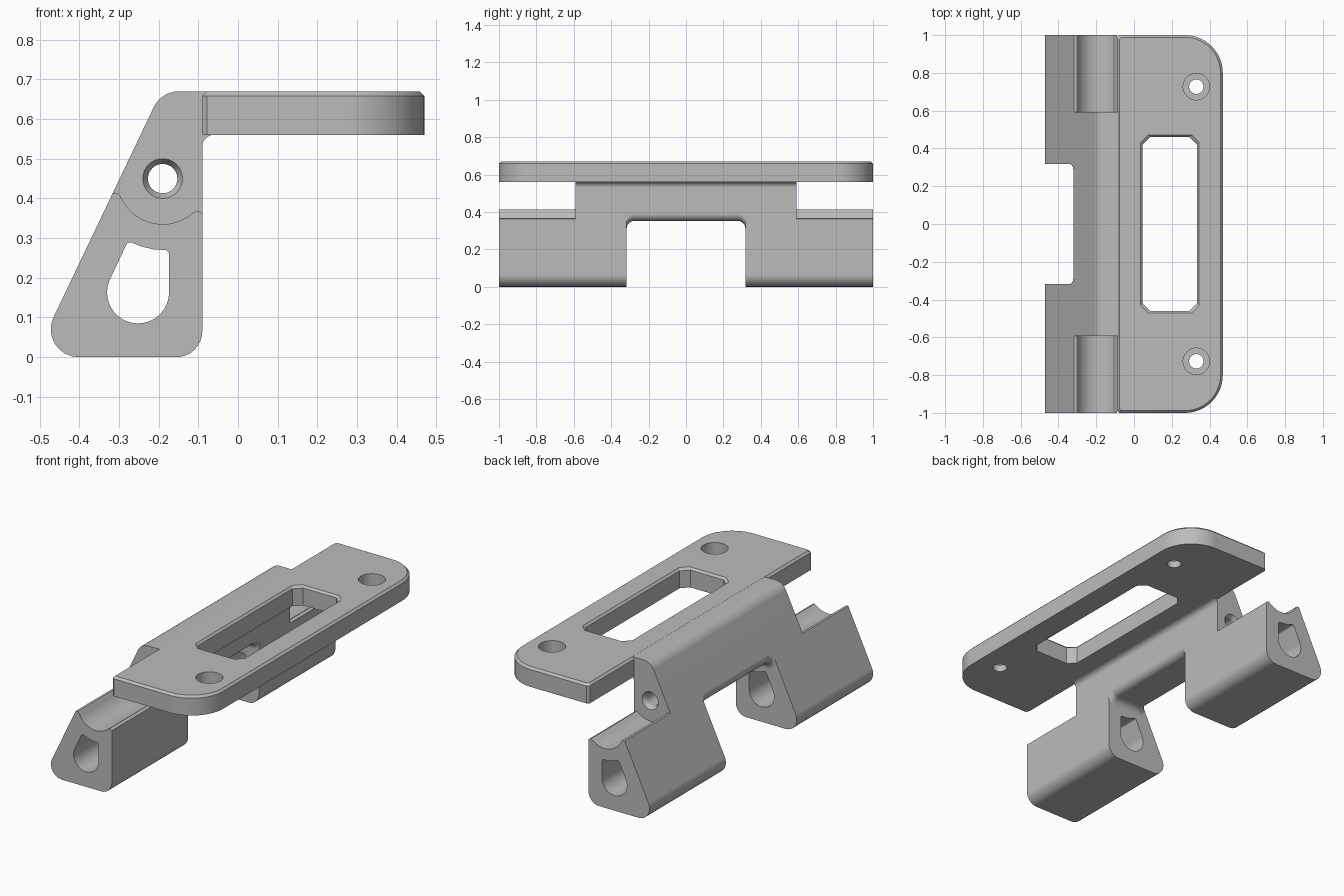
import bpy, bmesh, math
from mathutils import Vector

if "Cube" in bpy.data.objects:
    bpy.data.objects.remove(bpy.data.objects["Cube"], do_unlink=True)

grey = bpy.data.materials.new("plain_grey")
grey.use_nodes = True
colour = (0.5, 0.5, 0.5, 1)
grey.diffuse_color = colour
grey.node_tree.nodes["Principled BSDF"].inputs["Base Color"].default_value = colour


def rounded(corners, segs=8):
    """Polygon from (a, b, radius[, segments]) corners, with filleted corners."""
    out = []
    n = len(corners)
    for i, c in enumerate(corners):
        p, r = Vector(c[:2]), c[2]
        if r == 0:
            out.append(tuple(p))
            continue
        u = (Vector(corners[i - 1][:2]) - p).normalized()
        v = (Vector(corners[(i + 1) % n][:2]) - p).normalized()
        half = u.angle(v) / 2
        mid = p + (u + v).normalized() * r / math.sin(half)
        a = p + u * r / math.tan(half) - mid
        b = p + v * r / math.tan(half) - mid
        start = math.atan2(a.y, a.x)
        turn = (math.atan2(b.y, b.x) - start + math.pi) % math.tau - math.pi
        k = c[3] if len(c) > 3 else segs
        for j in range(k + 1):
            t = start + turn * j / k
            out.append((mid.x + r * math.cos(t), mid.y + r * math.sin(t)))
    return out


def circle(cx, cy, r, n=40):
    return [(cx + r * math.cos(math.tau * i / n), cy + r * math.sin(math.tau * i / n))
            for i in range(n)]


def loft(name, rings, axis):
    """Closed solid through (position, outline) rings along the y or z axis."""
    bm = bmesh.new()
    loops = []
    for d, pts in rings:
        loops.append([bm.verts.new((a, d, b) if axis == "y" else (a, b, d)) for a, b in pts])
    for lo, hi in zip(loops, loops[1:]):
        for i in range(len(lo)):
            bm.faces.new((lo[i - 1], lo[i], hi[i], hi[i - 1]))
    bm.faces.new(loops[0])
    bm.faces.new(loops[-1])
    bmesh.ops.recalc_face_normals(bm, faces=bm.faces)
    mesh = bpy.data.meshes.new(name)
    bm.to_mesh(mesh)
    bm.free()
    mesh.materials.append(grey)
    ob = bpy.data.objects.new(name, mesh)
    bpy.context.collection.objects.link(ob)
    return ob


def combine(target, tool, operation="DIFFERENCE"):
    mod = target.modifiers.new("combine", "BOOLEAN")
    mod.operation, mod.object, mod.solver = operation, tool, "EXACT"
    bpy.ops.object.select_all(action="DESELECT")
    bpy.context.view_layer.objects.active = target
    target.select_set(True)
    bpy.ops.object.modifier_apply(modifier=mod.name)
    bpy.data.objects.remove(tool, do_unlink=True)


def slope_x(z):
    return -0.47 + (z - 0.09) * 0.477


# Bracket body: sloped back, upright face and short arm under the plate
FACE, TOP, UNDER = -0.09, 0.6697, 0.5603
body = loft("bracket", [(y, rounded([
    (slope_x(0), 0, 0.07), (FACE, 0, 0.065), (FACE, UNDER, 0.03),
    (-0.04, UNDER, 0), (-0.04, TOP, 0), (slope_x(TOP), TOP, 0.07)])) for y in (-1, 1)], "y")

# Scooped ends, leaving lower blocks with a rounded trough
PIN = (-0.19, 0.45)
trough = [(PIN[0] + 0.115 * math.cos(t), PIN[1] + 0.115 * math.sin(t))
          for t in [math.radians(209 + 101 * i / 16) for i in range(17)]]
scoop = [(-0.7, 0.412), (-0.303, 0.412), (-0.297, 0.406)] + trough + [
    (-0.106, 0.368), (-0.098, 0.367), (FACE, 0.361), (0.1, 0.361), (0.1, 0.9), (-0.7, 0.9)]
for s in (-1, 1):
    combine(body, loft("scoop_cutter", [(s * 0.592, scoop), (s * 1.1, scoop)], "y"))


# Central notch with a rounded ceiling
def notch_outline(b):
    edge = rounded([(slope_x(0.6), 0.6, 0), (slope_x(b), b, 0.042),
                    (FACE, b, 0.038), (FACE, 0.6, 0)])[1:-1]
    return edge + [(0.1, edge[-1][1]), (0.1, -0.1), (-0.7, -0.1), (-0.7, edge[0][1])]


half = []
for i in range(9):
    t = math.pi / 2 * i / 8
    half.append((0.317 - 0.04 * (1 - math.cos(t)), notch_outline(0.312 + 0.04 * math.sin(t))))
combine(body, loft("notch_cutter", [(-y, o) for y, o in half] + half[::-1], "y"))

# Teardrop channel through the lower blocks
bowl = [(-0.252 + 0.078 * math.cos(t), 0.163 + 0.078 * math.sin(t))
        for t in [math.radians(154.5 + 205.5 * i / 28) for i in range(29)]]
channel = rounded([(x, z, 0) for x, z in bowl] + [
    (-0.174, 0.27, 0.012), (-0.21, 0.271, 0), (-0.245, 0.279, 0), (-0.277, 0.293, 0.012)])
combine(body, loft("channel_cutter", [(-1.1, channel), (1.1, channel)], "y"))

# Pin hole with countersunk ends
pin = [(-0.7, 0.05), (-0.592, 0.05), (-0.57, 0.037)]
pin += [(-y, r) for y, r in reversed(pin)]
combine(body, loft("pin_cutter", [(y, circle(*PIN, r)) for y, r in pin], "y"))


# Top plate: two round corners and a chamfered upper edge
def plate_outline(d):
    x0, x1, y = FACE + d, 0.47 - d, 1 - d
    return rounded([(x0, -y, 0.012, 1), (x1, -y, 0.2 - d, 14),
                    (x1, y, 0.2 - d, 14), (x0, y, 0.012, 1)])


plate = loft("top_plate", [(0.56, plate_outline(0)), (0.658, plate_outline(0)),
                           (0.67, plate_outline(0.012))], "z")
combine(body, plate, "UNION")


# Long window with clipped corners
def window_outline(d):
    x0, x1, y = 0.046 - d, 0.334 + d, 0.46 + d
    return rounded([(x0, -y, 0.04, 1), (x1, -y, 0.04, 1), (x1, y, 0.04, 1), (x0, y, 0.04, 1)])


combine(body, loft("window_cutter", [(0.5, window_outline(0)), (0.658, window_outline(0)),
                                     (0.69, window_outline(0.03))], "z"))

# Counterbored screw holes
for s in (-1, 1):
    steps = [(0.5, 0.038), (0.6, 0.038), (0.6, 0.07), (0.7, 0.07)]
    combine(body, loft("screw_cutter", [(z, circle(0.33, s * 0.727, r)) for z, r in steps], "z"))

# Smooth rounded surfaces, sharp edges kept
bpy.ops.object.select_all(action="DESELECT")
body.select_set(True)
bpy.context.view_layer.objects.active = body
bpy.ops.object.shade_smooth_by_angle(angle=math.radians(30))
weighted = body.modifiers.new("even_shading", "WEIGHTED_NORMAL")
weighted.keep_sharp = True
